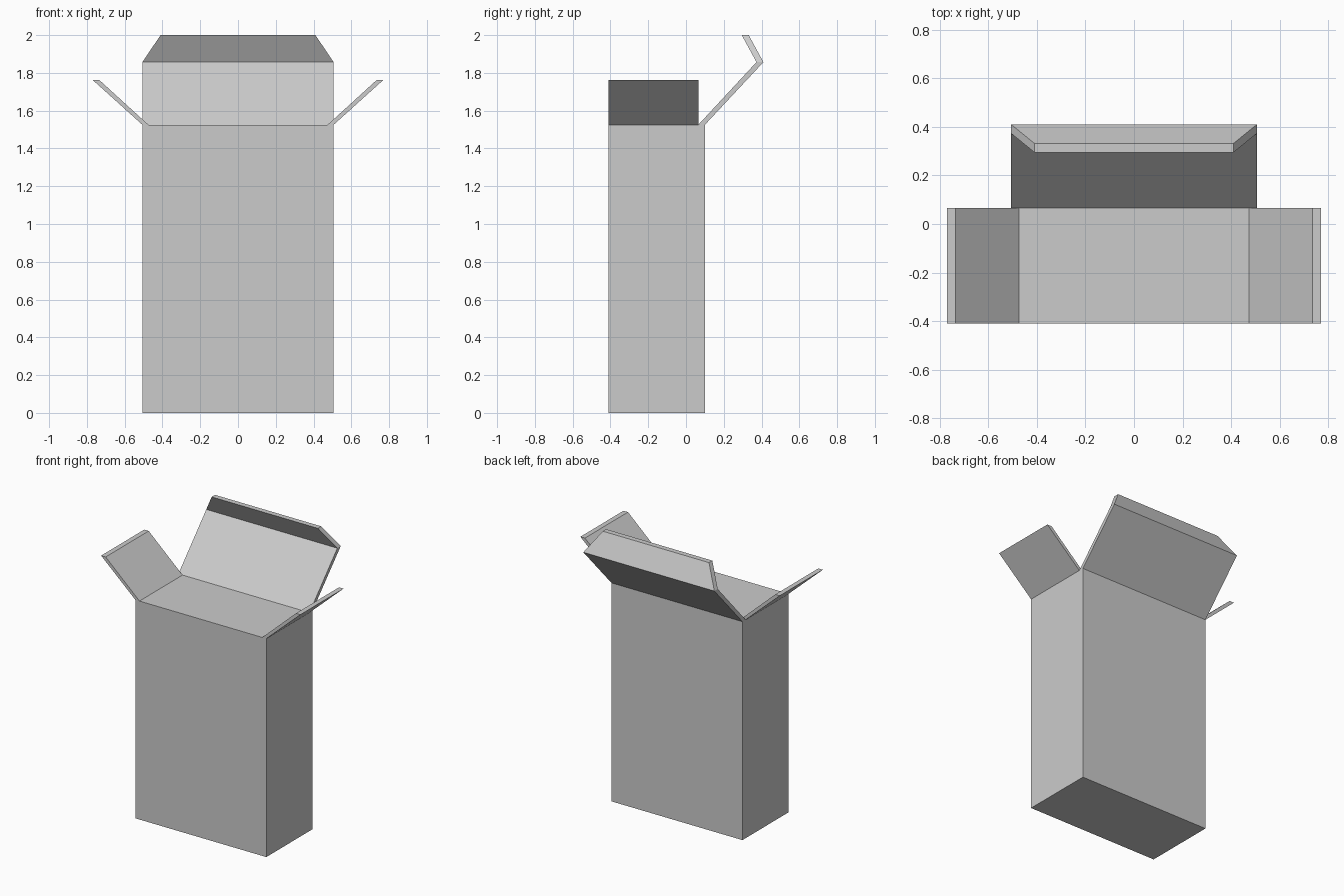
import bpy, bmesh

if "Cube" in bpy.data.objects:
    bpy.data.objects.remove(bpy.data.objects["Cube"], do_unlink=True)

card = bpy.data.materials.new("light_grey_card")
card.use_nodes = True
GREY = (0.6, 0.6, 0.6, 1)
card.diffuse_color = GREY
card.node_tree.nodes["Principled BSDF"].inputs["Base Color"].default_value = GREY

HALF_W, FRONT, BACK, TOP = 0.506, -0.41, 0.10, 1.525
INNER_BACK = 0.065


def loft(name, sections):
    """Join matching cross-sections into a closed, flat-shaded solid."""
    bm = bmesh.new()
    loops = [[bm.verts.new(p) for p in s] for s in sections]
    for a, b in zip(loops, loops[1:]):
        for i in range(len(a)):
            j = (i + 1) % len(a)
            bm.faces.new((a[i], a[j], b[j], b[i]))
    bm.faces.new(loops[0])
    bm.faces.new(loops[-1])
    bmesh.ops.recalc_face_normals(bm, faces=bm.faces)
    mesh = bpy.data.meshes.new(name)
    bm.to_mesh(mesh)
    bm.free()
    mesh.materials.append(card)
    obj = bpy.data.objects.new(name, mesh)
    bpy.context.collection.objects.link(obj)
    return obj


def strip(half_width, y_inner, y_outer, z):
    """Thin horizontal slice through the back flap."""
    return [(-half_width, y_inner, z), (half_width, y_inner, z),
            (half_width, y_outer, z), (-half_width, y_outer, z)]


# Closed carton body
loft("box_body", [[(-HALF_W, FRONT, z), (HALF_W, FRONT, z),
                   (HALF_W, BACK, z), (-HALF_W, BACK, z)] for z in (0, TOP)])

# Side flaps, spread outwards
flap_profile = [(0.474, TOP), (HALF_W, TOP), (0.77, 1.763), (0.735, 1.763)]
for side, label in ((1, "left"), (-1, "right")):
    loft(label + "_flap", [[(side * x, y, z) for x, z in flap_profile]
                           for y in (FRONT, INNER_BACK)])

# Lid leaning back, with its tapered tuck lip folded forwards
loft("lid_with_tuck_lip", [strip(HALF_W, INNER_BACK, BACK, TOP),
                           strip(HALF_W, 0.373, 0.41, 1.857),
                           strip(0.41, 0.295, 0.332, 2.0)])
